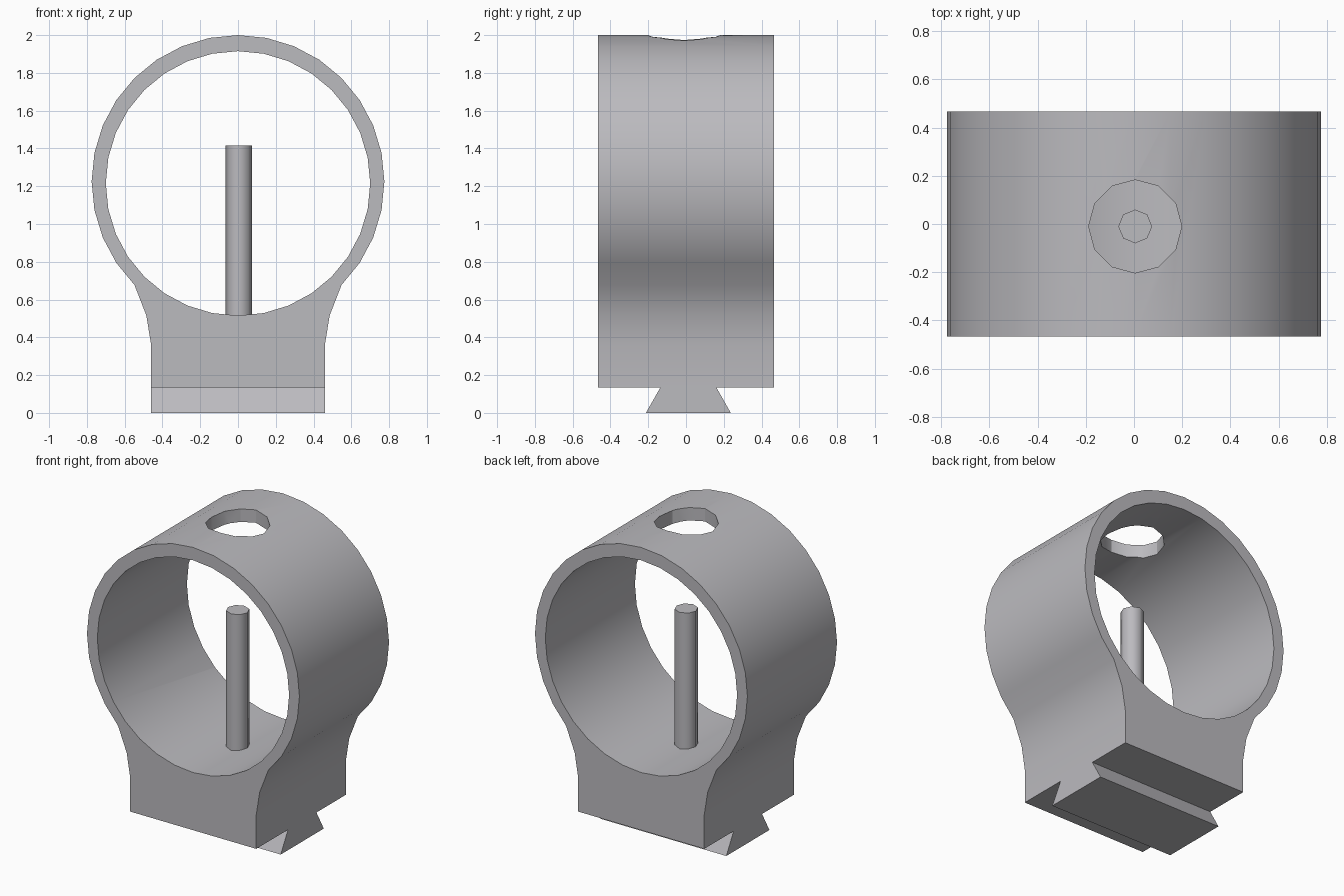
import bpy, bmesh
from math import cos, sin, pi, radians
from mathutils import Matrix, Vector

if "Cube" in bpy.data.objects:
    bpy.data.objects.remove(bpy.data.objects["Cube"], do_unlink=True)

grey = bpy.data.materials.new("light grey plastic")
grey.use_nodes = True
colour = (0.5, 0.495, 0.52, 1)
grey.diffuse_color = colour
grey.node_tree.nodes["Principled BSDF"].inputs["Base Color"].default_value = colour


def finish(name, bm):
    bmesh.ops.recalc_face_normals(bm, faces=bm.faces)
    mesh = bpy.data.meshes.new(name)
    bm.to_mesh(mesh)
    bm.free()
    mesh.materials.append(grey)
    obj = bpy.data.objects.new(name, mesh)
    bpy.context.collection.objects.link(obj)
    return obj


def extrude(name, points, direction):
    """Close a planar outline and extrude it along a vector."""
    bm = bmesh.new()
    face = bm.faces.new([bm.verts.new(p) for p in points])
    new = bmesh.ops.extrude_face_region(bm, geom=[face])["geom"]
    verts = [g for g in new if isinstance(g, bmesh.types.BMVert)]
    bmesh.ops.translate(bm, verts=verts, vec=Vector(direction))
    return finish(name, bm)


def cylinder(name, sides, radius, length, centre, axis="Z"):
    bm = bmesh.new()
    turn = Matrix.Rotation(pi / 2, 4, "X") if axis == "Y" else Matrix()
    bmesh.ops.create_cone(bm, cap_ends=True, segments=sides, radius1=radius,
                          radius2=radius, depth=length,
                          matrix=Matrix.Translation(centre) @ turn)
    return finish(name, bm)


def smooth(obj):
    bpy.ops.object.select_all(action="DESELECT")
    obj.select_set(True)
    bpy.context.view_layer.objects.active = obj
    bpy.ops.object.shade_smooth_by_angle(angle=radians(30))


def cut(obj, cutter):
    mod = obj.modifiers.new(cutter.name, "BOOLEAN")
    mod.operation, mod.solver, mod.object = "DIFFERENCE", "EXACT", cutter
    bpy.context.view_layer.objects.active = obj
    bpy.ops.object.modifier_apply(modifier=mod.name)
    bpy.data.objects.remove(cutter, do_unlink=True)


# Ring body with its flared neck, as one mirrored outline
RADIUS, CENTRE, HALF_DEPTH = 0.775, 1.225, 0.467
neck = [(0.46, 0.135), (0.46, 0.36), (0.485, 0.515)]
arc = [(RADIUS * cos(i * pi / 16), CENTRE + RADIUS * sin(i * pi / 16))
       for i in range(-4, 9)]
right_side = neck + arc
left_side = [(-x, z) for x, z in reversed(right_side[:-1])]
body = extrude("ring_body", [(x, -HALF_DEPTH, z) for x, z in right_side + left_side],
               (0, 2 * HALF_DEPTH, 0))

# Main bore and the access hole in the crown
cut(body, cylinder("bore_cutter", 32, 0.7, 1.4, (0, 0, 1.215), "Y"))
cut(body, cylinder("hole_cutter", 12, 0.193, 0.8, (0.005, -0.01, 1.9)))
smooth(body)

# Dovetail rail under the neck
rail = [(-0.212, 0), (0.237, 0), (0.152, 0.15), (-0.127, 0.15)]
extrude("dovetail_rail", [(-0.46, y, z) for y, z in rail], (0.92, 0, 0))

# Centre pin standing inside the bore
pin = cylinder("centre_pin", 8, 0.07, 0.965, (0.005, -0.01, 0.9325))
bpy.ops.object.select_all(action="DESELECT")
pin.select_set(True)
bpy.context.view_layer.objects.active = pin
bpy.ops.object.shade_smooth_by_angle(angle=radians(50))
